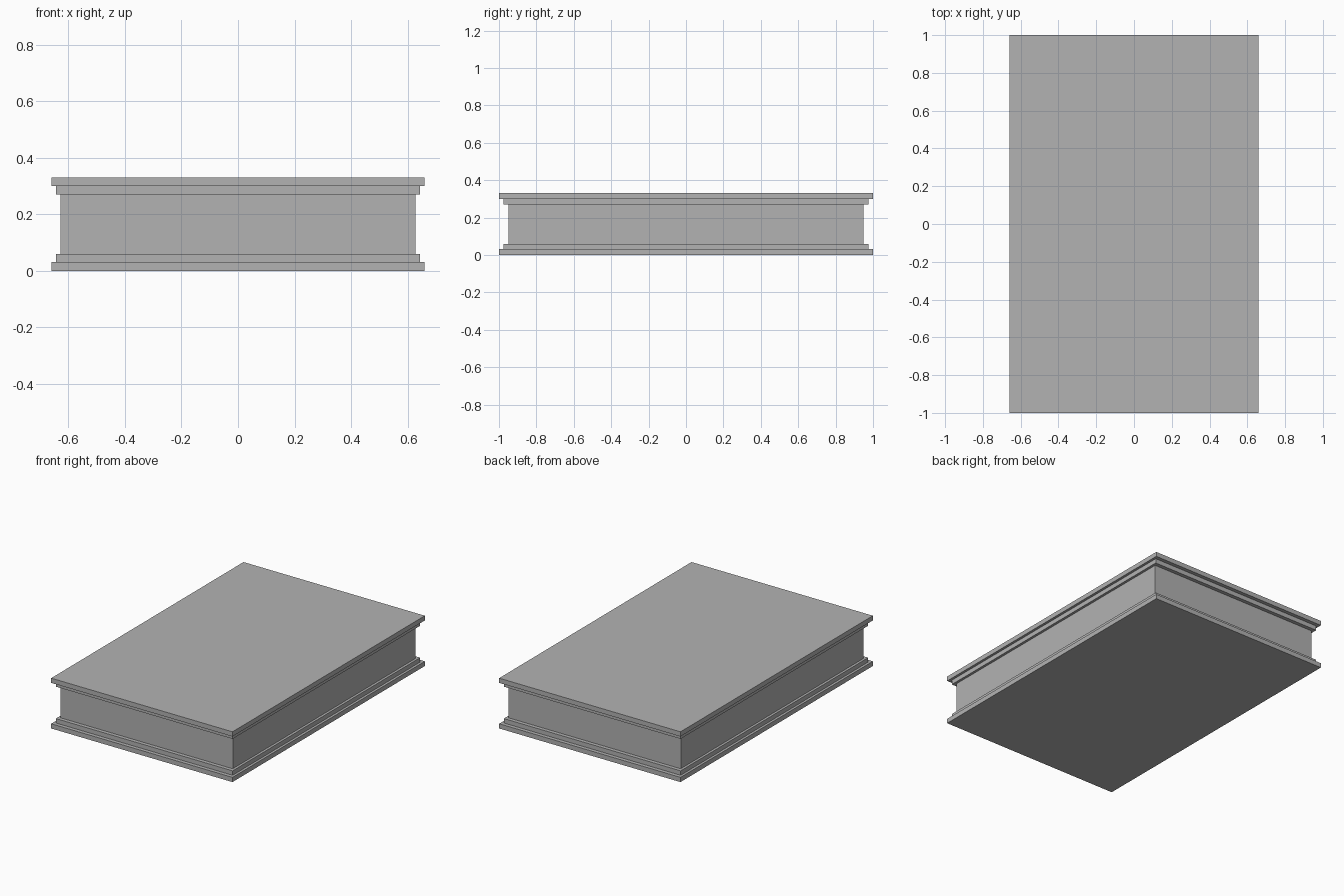
import bpy

cube = bpy.data.objects.get("Cube")
if cube:
    bpy.data.objects.remove(cube, do_unlink=True)

HALF_X, HALF_Y = 0.66, 1.0

# Single plain grey
grey = bpy.data.materials.new("plain grey")
grey.use_nodes = True
colour = (0.448, 0.448, 0.448, 1)
grey.diffuse_color = colour
grey.node_tree.nodes["Principled BSDF"].inputs["Base Color"].default_value = colour


def slab(name, scale, bottom, top):
    """Box with the plinth's footprint, shrunk by scale."""
    bpy.ops.mesh.primitive_cube_add(size=2, location=(0, 0, (bottom + top) / 2))
    obj = bpy.context.object
    obj.name = name
    obj.scale = (HALF_X * scale, HALF_Y * scale, (top - bottom) / 2)
    bpy.ops.object.transform_apply(location=False, rotation=False, scale=True)
    obj.data.materials.append(grey)


# Stepped base, recessed core and stepped cap
slab("base_slab", 1.0, 0.0, 0.031)
slab("base_step", 0.975, 0.031, 0.06)
slab("core_block", 0.95, 0.06, 0.27)
slab("cap_step", 0.975, 0.27, 0.3)
slab("cap_slab", 1.0, 0.3, 0.331)
